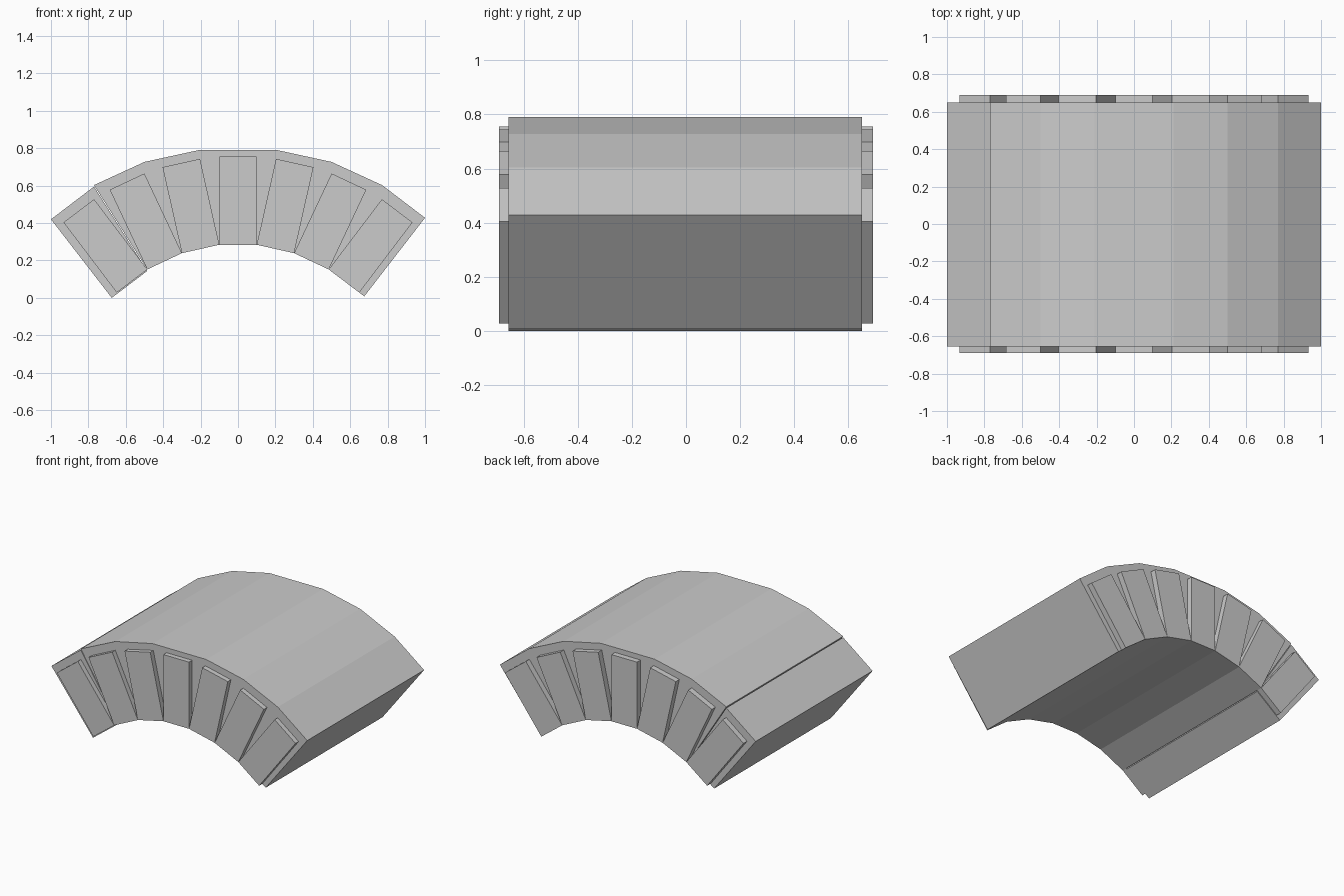
import bpy
from mathutils import Vector

cube = bpy.data.objects.get("Cube")
if cube:
    bpy.data.objects.remove(cube, do_unlink=True)

stone = bpy.data.materials.new("grey stone")
stone.use_nodes = True
colour = (0.6, 0.6, 0.6, 1)
stone.diffuse_color = colour
stone.node_tree.nodes["Principled BSDF"].inputs["Base Color"].default_value = colour


def prism(name, outline, y0, y1):
    """Extrude an (x, z) outline, clockwise from the front, along y."""
    n = len(outline)
    verts = [(x, y, z) for y in (y0, y1) for x, z in outline]
    faces = [tuple(reversed(range(n))), tuple(range(n, 2 * n))]
    faces += [(i, (i + 1) % n, n + (i + 1) % n, n + i) for i in range(n)]
    mesh = bpy.data.meshes.new(name)
    mesh.from_pydata(verts, [], faces)
    mesh.materials.append(stone)
    obj = bpy.data.objects.new(name, mesh)
    bpy.context.collection.objects.link(obj)
    # Consistent outward normals
    import bmesh
    bm = bmesh.new()
    bm.from_mesh(mesh)
    bmesh.ops.recalc_face_normals(bm, faces=bm.faces)
    bm.to_mesh(mesh)
    bm.free()
    return obj


def mirrored(half):
    return [(-x, z) for x, z in reversed(half)] + half


# Faceted arch vault: seven chords inside and out
outer = mirrored([(0.21, 0.79), (0.5, 0.727), (0.77, 0.603), (1.0, 0.428)])
inner = mirrored([(0.1, 0.284), (0.3, 0.239), (0.485, 0.152), (0.675, 0.008)])
FRONT, BACK = -0.655, 0.65

# The left-hand end of the curve sits a touch lower, leaving a fine seam
drop = 0.008
outer_step = [(outer[0][0], outer[0][1] - drop), (outer[1][0], outer[1][1] - drop)]
inner_step = [(inner[0][0], inner[0][1] - drop), (inner[1][0], inner[1][1] - drop)]
prism("arch_vault", outer[1:] + inner[:0:-1], FRONT, BACK)
prism("arch_end_segment", outer_step + inner_step[::-1], FRONT, BACK)

# Raised rectangular stones, one standing on each inner chord, on both faces
WIDTH, HEIGHT = 0.205, 0.471
for i in range(7):
    a, b = Vector(inner[i]), Vector(inner[i + 1])
    along = (b - a).normalized()
    up = Vector((-along.y, along.x)) * HEIGHT
    # End stones are shorter than their chord and sit towards the crown
    if i == 0:
        a = b - along * WIDTH
    elif i == 6:
        b = a + along * WIDTH
    outline = [tuple(p) for p in (a, a + up, b + up, b)]
    prism(f"front_stone_{i + 1}", outline, -0.69, FRONT)
    prism(f"back_stone_{i + 1}", outline, BACK, 0.69)
